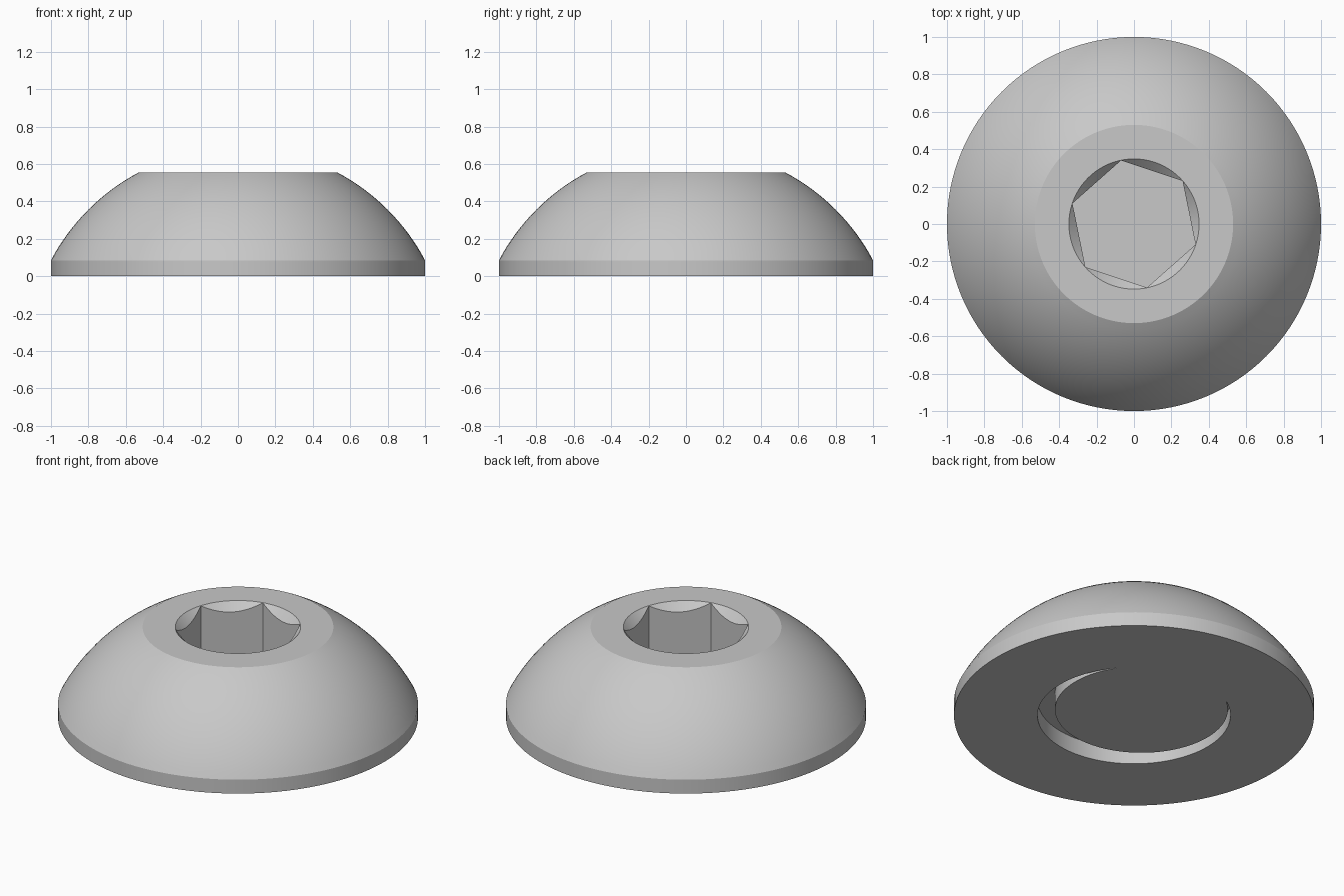
import bpy, bmesh, math

if "Cube" in bpy.data.objects:
    bpy.data.objects.remove(bpy.data.objects["Cube"], do_unlink=True)

SEGMENTS = 128
HEIGHT = 0.555        # top of the head
RIM = 0.085           # height of the straight side band
FLAT = 0.53           # radius of the flat top
DOME_Z, DOME_R = -0.445, 1.132
HEX_R, HEX_TURN = 0.347, math.radians(41.5)

steel = bpy.data.materials.new("grey_steel")
colour = (0.58, 0.58, 0.58, 1)
steel.use_nodes = True
steel.diffuse_color = colour
steel.node_tree.nodes["Principled BSDF"].inputs["Base Color"].default_value = colour


def loft(name, rings, segments=SEGMENTS, turn=0.0, centre=(0, 0)):
    """Closed solid through circles given as (radius, z)."""
    bm = bmesh.new()
    loops = []
    for radius, z in rings:
        angles = [turn + math.tau * i / segments for i in range(segments)]
        loops.append([bm.verts.new((centre[0] + radius * math.cos(a),
                                    centre[1] + radius * math.sin(a), z)) for a in angles])
    for low, high in zip(loops, loops[1:]):
        for i in range(segments):
            j = (i + 1) % segments
            bm.faces.new((low[i], low[j], high[j], high[i]))
    bm.faces.new(loops[0][::-1])
    bm.faces.new(loops[-1])
    bmesh.ops.recalc_face_normals(bm, faces=bm.faces)
    mesh = bpy.data.meshes.new(name)
    bm.to_mesh(mesh)
    bm.free()
    mesh.materials.append(steel)
    obj = bpy.data.objects.new(name, mesh)
    bpy.context.collection.objects.link(obj)
    return obj


def carve(target, cutter):
    """Subtract the cutter from the target, then discard it."""
    bpy.context.view_layer.objects.active = target
    mod = target.modifiers.new(cutter.name, 'BOOLEAN')
    mod.operation, mod.solver, mod.object = 'DIFFERENCE', 'EXACT', cutter
    bpy.ops.object.modifier_apply(modifier=mod.name)
    bpy.data.objects.remove(cutter, do_unlink=True)


# Domed head: straight band, spherical dome, flat top
start = math.atan2(RIM - DOME_Z, 1.0)
end = math.atan2(HEIGHT - DOME_Z, FLAT)
rings = [(1.0, 0.0), (1.0, RIM)]
for k in range(1, 16):
    a = start + (end - start) * k / 16
    rings.append((DOME_R * math.cos(a), DOME_Z + DOME_R * math.sin(a)))
rings.append((FLAT, HEIGHT))
head = loft("screw_head", rings)

# Hexagonal socket with a conical lead-in
carve(head, loft("hex_socket", [(HEX_R, 0.222), (HEX_R, 0.7)], 6, HEX_TURN))
carve(head, loft("socket_chamfer", [(0.248, HEIGHT - 0.1), (0.448, HEIGHT + 0.1)]))

# Crescent groove underneath, around the flush off-centre end of the shank
groove = loft("shank_groove", [(0.536, -0.1), (0.536, 0.1)])
carve(groove, loft("shank_end", [(0.48, -0.2), (0.48, 0.2)], centre=(0.011, 0.077)))
carve(head, groove)

# Smooth dome, crisp edges
bpy.ops.object.select_all(action='DESELECT')
head.select_set(True)
bpy.context.view_layer.objects.active = head
bpy.ops.object.shade_smooth_by_angle(angle=math.radians(20))
